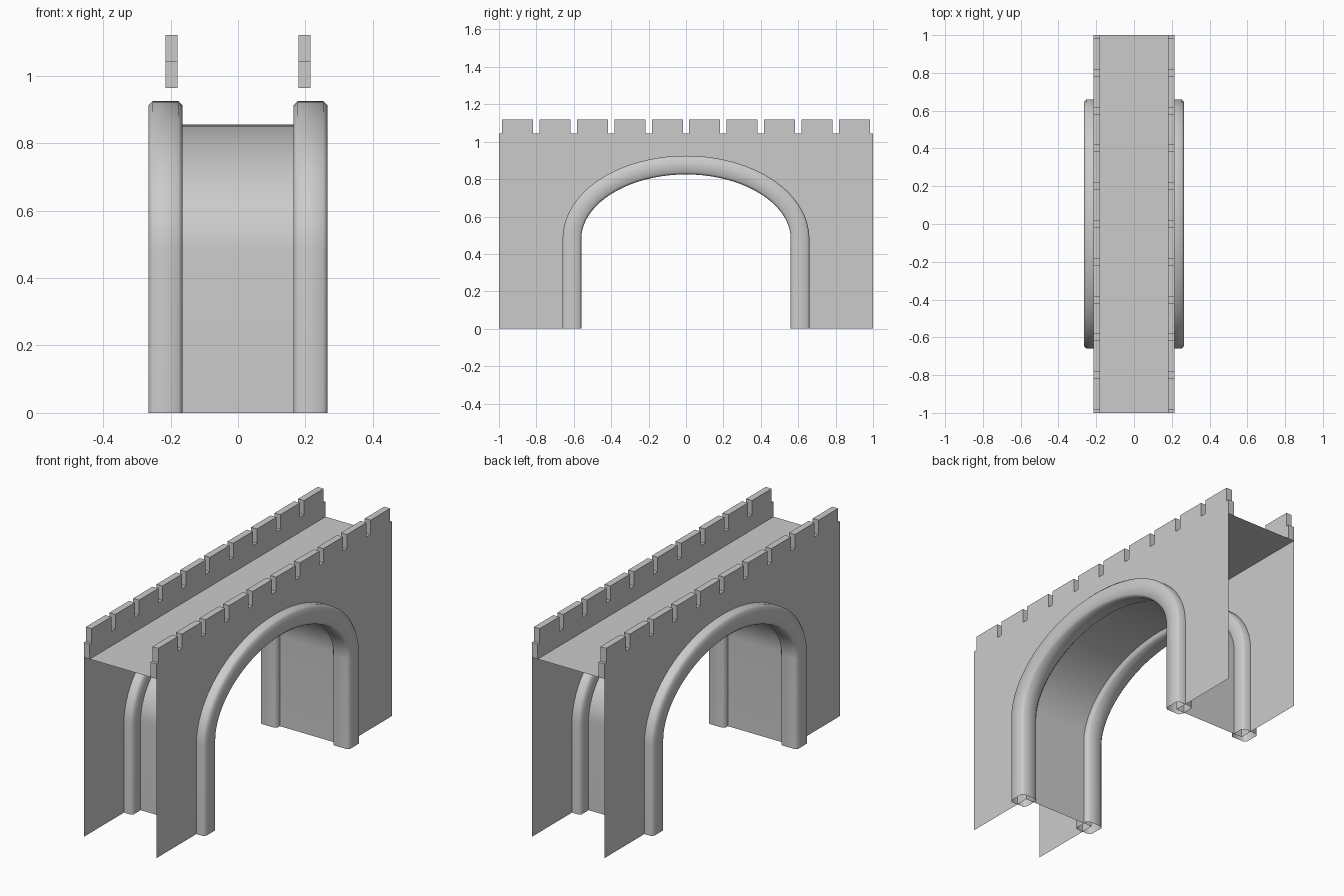
import bpy, bmesh, math

cube = bpy.data.objects.get("Cube")
if cube:
    bpy.data.objects.remove(cube, do_unlink=True)

stone = bpy.data.materials.new("light_grey_stone")
stone.use_nodes = True
GREY = (0.6, 0.6, 0.6, 1)
stone.diffuse_color = GREY
stone.node_tree.nodes["Principled BSDF"].inputs["Base Color"].default_value = GREY

WALL_X, DECK_Z, SPRING_Z = 0.215, 0.963, 0.48
HALF_W, RISE = 0.61, 0.395      # centre line of the arch moulding


def make(name, verts, faces, smooth=False, fix=True):
    bm = bmesh.new()
    vs = [bm.verts.new(v) for v in verts]
    for f in faces:
        bm.faces.new([vs[i] for i in f])
    if fix:
        bmesh.ops.recalc_face_normals(bm, faces=bm.faces)
    for f in bm.faces:
        f.smooth = smooth
    mesh = bpy.data.meshes.new(name)
    bm.to_mesh(mesh)
    bm.free()
    mesh.materials.append(stone)
    ob = bpy.data.objects.new(name, mesh)
    bpy.context.collection.objects.link(ob)
    return ob


def arch(offset, steps=40):
    """Arch outline in (y, z): straight legs and an elliptical crown, pushed outwards by offset."""
    pts = [(HALF_W + offset, 0)]
    for i in range(steps + 1):
        a = math.pi * i / steps
        c, s = math.cos(a), math.sin(a)
        ny, nz = c * RISE, s * HALF_W
        n = math.hypot(ny, nz)
        pts.append((HALF_W * c + offset * ny / n, SPRING_Z + RISE * s + offset * nz / n))
    return pts + [(-HALF_W - offset, 0)]


def loft(rows, closed=False):
    """Vertices and quads joining neighbouring rows of points."""
    n = len(rows[0])
    verts = [p for row in rows for p in row]
    pairs = len(rows) if closed else len(rows) - 1
    faces = []
    for r in range(pairs):
        a, b = r * n, (r + 1) % len(rows) * n
        faces += [(a + i, a + i + 1, b + i + 1, b + i) for i in range(n - 1)]
    return verts, faces


# Octagonal moulding section: (x offset, radial offset)
H, C = 0.05, 0.038
SECTION = [(H, -C), (H, C), (C, H), (-C, H), (-H, C), (-H, -C), (-C, -H), (C, -H)]

# Notched parapet outline in (y, z)
battlement = [(-1, DECK_Z), (-1, 1.043)]
for k in range(10):
    mid = -0.9 + 0.2 * k
    lo, hi = mid - 0.083, mid + 0.083
    battlement += [(lo, 1.043), (lo, 1.12), (hi, 1.12), (hi, 1.043)]
battlement += [(1, 1.043), (1, DECK_Z)]

bore = arch(-0.02)

for side, sx in (("left", 1), ("right", -1)):
    # Thin side wall with the arch opening
    outline = [(1, 0), (1, DECK_Z), (-1, DECK_Z), (-1, 0)] + bore[::-1]
    if sx < 0:
        outline.reverse()
    make(side + "_wall", [(sx * WALL_X, y, z) for y, z in outline],
         [range(len(outline))], fix=False)

    # Battlemented parapet
    n = len(battlement)
    verts = [(sx * x, y, z) for x in (0.18, WALL_X) for y, z in battlement]
    faces = [range(n), range(n, 2 * n)]
    faces += [(i, (i + 1) % n, n + (i + 1) % n, n + i) for i in range(n)]
    make(side + "_parapet", verts, faces)

    # Rounded moulding following the arch, open at the feet
    rows = [[(sx * (WALL_X + dx), y, z) for y, z in arch(r)] for dx, r in SECTION]
    make(side + "_arch_moulding", *loft(rows, closed=True), smooth=True)

# Vaulted passage lining
rows = [[(x, y, z) for y, z in bore] for x in (-WALL_X, WALL_X)]
make("vault_lining", *loft(rows), smooth=True)

# Walkway deck
make("walkway", [(-WALL_X, -1, DECK_Z), (WALL_X, -1, DECK_Z),
                 (WALL_X, 1, DECK_Z), (-WALL_X, 1, DECK_Z)], [range(4)], fix=False)
